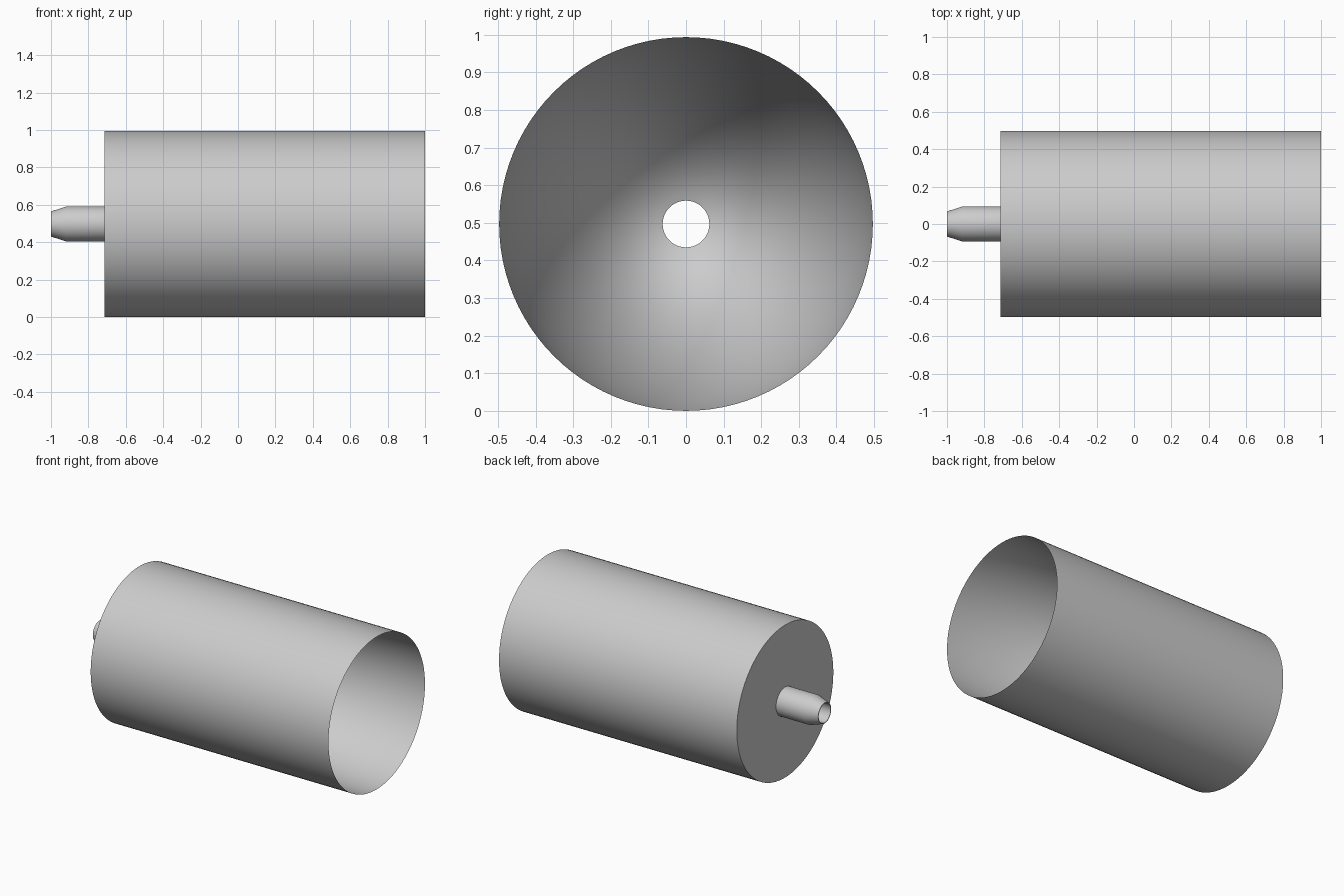
import bpy
import bmesh
import math

cube = bpy.data.objects.get("Cube")
if cube:
    bpy.data.objects.remove(cube, do_unlink=True)

RADIUS = 0.497       # outer radius, also the height of the axis
BORE = 0.062         # radius of the through hole
BACK = -0.714        # rear face of the housing
BOWL_DEPTH = 1.25
SEGMENTS = 96

grey = bpy.data.materials.new("plain_grey")
grey.use_nodes = True
grey.diffuse_color = (0.6, 0.6, 0.6, 1)
grey.node_tree.nodes["Principled BSDF"].inputs["Base Color"].default_value = (0.6, 0.6, 0.6, 1)


def lathe(name, profile, closed):
    """Revolve (x, radius) points around the horizontal axis."""
    bm = bmesh.new()
    rings = []
    for x, r in profile:
        ring = []
        for i in range(SEGMENTS):
            a = math.tau * i / SEGMENTS
            ring.append(bm.verts.new((x, r * math.cos(a), RADIUS + r * math.sin(a))))
        rings.append(ring)
    pairs = list(zip(rings, rings[1:]))
    if closed:
        pairs.append((rings[-1], rings[0]))
    for a, b in pairs:
        for i in range(SEGMENTS):
            j = (i + 1) % SEGMENTS
            # profiles run from the bore outwards, so this order faces out
            bm.faces.new((a[i], a[j], b[j], b[i]))
    bmesh.ops.recalc_face_normals(bm, faces=bm.faces)
    mesh = bpy.data.meshes.new(name)
    bm.to_mesh(mesh)
    bm.free()
    mesh.materials.append(grey)
    obj = bpy.data.objects.new(name, mesh)
    bpy.context.collection.objects.link(obj)
    bpy.ops.object.select_all(action="DESELECT")
    obj.select_set(True)
    bpy.context.view_layer.objects.active = obj
    bpy.ops.object.shade_smooth_by_angle(angle=math.radians(35))
    return obj


# Housing: flat back, straight wall, knife-edged rim and deep elliptical bowl
steps = 40
end = math.acos(BORE / RADIUS)
bowl = [(1 - BOWL_DEPTH * math.sin(end * k / steps),
         RADIUS * math.cos(end * k / steps)) for k in range(steps + 1)]
lathe("housing", [(BACK, BORE), (BACK, RADIUS)] + bowl, closed=True)

# Nozzle: tube with a tapered tip, continuing the bore
lathe("nozzle", [(BACK, BORE), (-1, BORE), (-1, 0.067),
                 (-0.92, 0.093), (BACK, 0.093)], closed=False)
